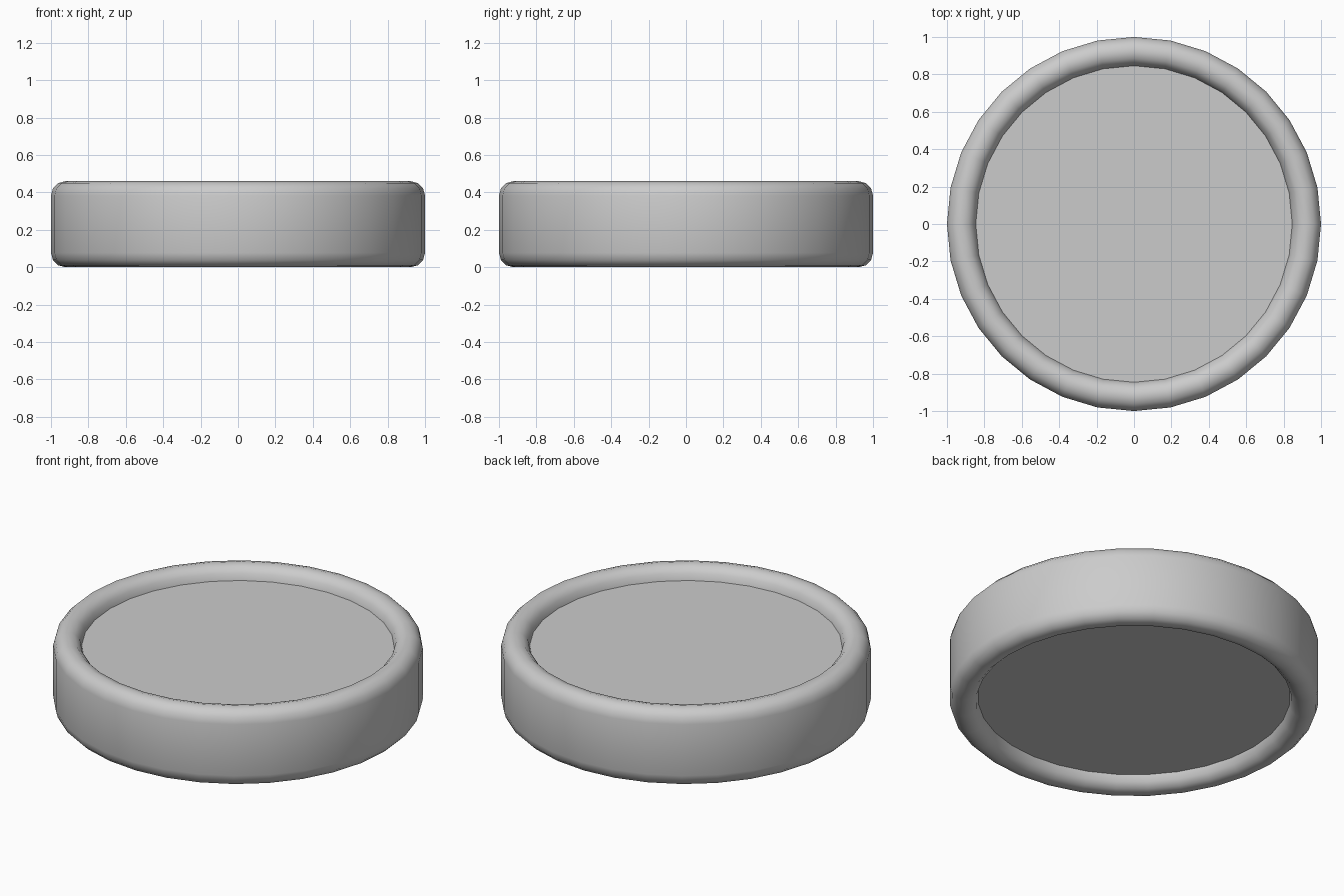
import bpy, bmesh
from math import sin, cos, pi, radians

if "Cube" in bpy.data.objects:
    bpy.data.objects.remove(bpy.data.objects["Cube"])

SIDES, HEIGHT, R_MID, R_EDGE = 32, 0.46, 0.923, 0.077

# Rim profile: half-round bottom edge (inside to outside), then half-round top edge
angles = [radians(a) for a in range(180, 361, 30)]
bottom = [(R_MID + R_EDGE * cos(a), R_EDGE + R_EDGE * sin(a)) for a in angles]
top = [(r, HEIGHT - z) for r, z in reversed(bottom)]
profile = bottom + top

# Lathe the rim
bm = bmesh.new()
rings = [[bm.verts.new((r * cos(2 * pi * i / SIDES), r * sin(2 * pi * i / SIDES), z))
          for i in range(SIDES)] for r, z in profile]
for a, b in zip(rings, rings[1:]):
    for i in range(SIDES):
        j = (i + 1) % SIDES
        bm.faces.new((a[i], a[j], b[j], b[i]))

# Flat recessed faces closing the bottom and the top
bm.faces.new(rings[0][::-1])
bm.faces.new(rings[-1])
bmesh.ops.recalc_face_normals(bm, faces=bm.faces)

mesh = bpy.data.meshes.new("rimmed_disc")
bm.to_mesh(mesh)
bm.free()
disc = bpy.data.objects.new("rimmed_disc", mesh)
bpy.context.collection.objects.link(disc)
bpy.context.view_layer.objects.active = disc
disc.select_set(True)
bpy.ops.object.shade_smooth_by_angle(angle=radians(40))
